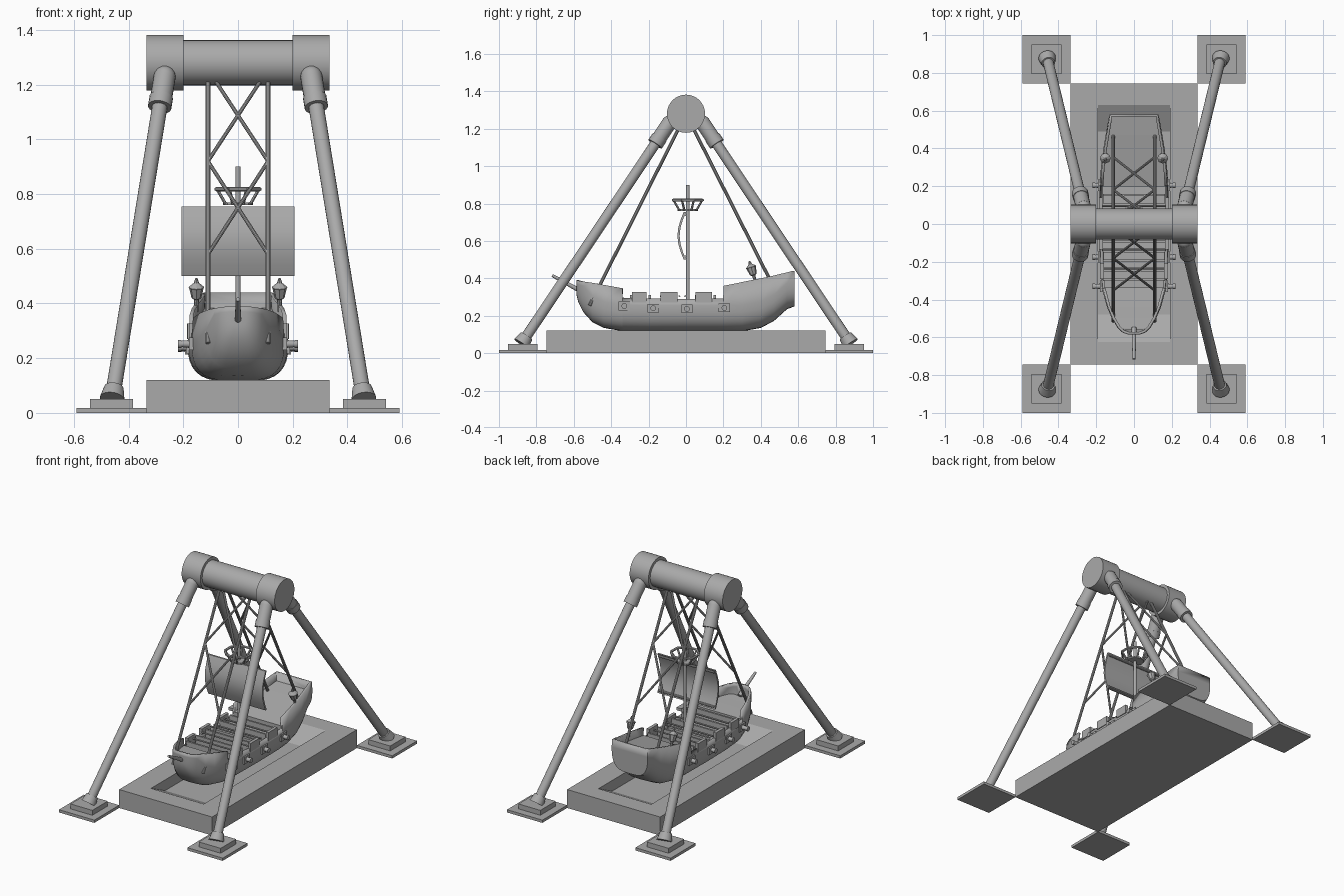
import bpy, bmesh, math
from mathutils import Vector, Matrix

if "Cube" in bpy.data.objects:
    bpy.data.objects.remove(bpy.data.objects["Cube"], do_unlink=True)

grey = bpy.data.materials.new("plain_grey")
grey.use_nodes = True
grey.diffuse_color = (0.4, 0.4, 0.4, 1)
grey.node_tree.nodes["Principled BSDF"].inputs["Base Color"].default_value = (0.4, 0.4, 0.4, 1)


def finish(name, bm, smooth=True):
    mesh = bpy.data.meshes.new(name)
    bm.to_mesh(mesh)
    bm.free()
    mesh.materials.append(grey)
    ob = bpy.data.objects.new(name, mesh)
    bpy.context.collection.objects.link(ob)
    if smooth:
        bpy.ops.object.select_all(action='DESELECT')
        ob.select_set(True)
        bpy.context.view_layer.objects.active = ob
        bpy.ops.object.shade_smooth_by_angle(angle=math.radians(35))
    return ob


def bar(bm, p, q, r1, r2=None, seg=10):
    p, q = Vector(p), Vector(q)
    d = q - p
    m = Matrix.Translation((p + q) / 2) @ d.to_track_quat('Z', 'Y').to_matrix().to_4x4()
    bmesh.ops.create_cone(bm, cap_ends=True, segments=seg, radius1=r1,
                          radius2=r1 if r2 is None else r2, depth=d.length, matrix=m)


def box(bm, lo, hi):
    lo, hi = Vector(lo), Vector(hi)
    m = Matrix.Translation((lo + hi) / 2) @ Matrix.Diagonal((*(hi - lo), 1))
    bmesh.ops.create_cube(bm, size=1, matrix=m)


def prism(bm, outline, half):
    """Extrude a (y, z) outline across x."""
    face = bm.faces.new([bm.verts.new((-half, y, z)) for y, z in outline])
    ext = bmesh.ops.extrude_face_region(bm, geom=[face])
    moved = [v for v in ext["geom"] if isinstance(v, bmesh.types.BMVert)]
    bmesh.ops.translate(bm, verts=moved, vec=(2 * half, 0, 0))
    bm.faces.ensure_lookup_table()
    bmesh.ops.recalc_face_normals(bm, faces=bm.faces[:])


# Platform with a sloped pit
bm = bmesh.new()
prism(bm, [(-.745, 0), (.745, 0), (.745, .12), (.63, .12), (.49, .05),
           (-.48, .05), (-.625, .12), (-.745, .12)], .19)
for s in (-1, 1):
    box(bm, (min(s * .19, s * .335), -.745, 0), (max(s * .19, s * .335), .745, .12))
finish("platform", bm, False)

# Axle drum and end hubs
bm = bmesh.new()
bar(bm, (-.21, 0, 1.28), (.21, 0, 1.28), .083, seg=32)
for s in (-1, 1):
    bar(bm, (s * .2, 0, 1.28), (s * .335, 0, 1.28), .102, seg=32)
finish("axle_drum", bm)

# Four splayed legs with sockets and foot plates
feet, legs = bmesh.new(), bmesh.new()
for sx in (-1, 1):
    for sy in (-1, 1):
        cx, cy = sx * .4625, sy * .8725
        for h, z0, z1 in ((.1275, 0, .018), (.079, .018, .05)):
            box(feet, (cx - h, cy - h, z0), (cx + h, cy + h, z1))
        foot = Vector((sx * .46, sy * .88, .05))
        top = Vector((sx * .268, sy * .09, 1.23))
        bar(legs, foot, top, .028, seg=20)
        bar(legs, foot, foot.lerp(top, .035), .046, .036, 20)
        bar(legs, foot.lerp(top, .91), top, .04, seg=20)
        bar(legs, foot.lerp(top, .905), foot.lerp(top, .935), .043, seg=20)
        bmesh.ops.create_uvsphere(legs, u_segments=16, v_segments=8, radius=.04,
                                  matrix=Matrix.Translation(top))
finish("foot_plates", feet, False)
finish("support_legs", legs)

# Swing arms with cross bracing
bm = bmesh.new()
for sy, end in ((-1, (.465, .355)), (1, (.45, .39))):
    def at(x, z):
        t = (1.2 - z) / (1.2 - end[1])
        return (x, sy * (.04 + t * (end[0] - .04)), z)
    for s in (-1, 1):
        bar(bm, at(s * .11, 1.22), at(s * .11, end[1] - .1), .009)
        bar(bm, at(s * .08, 1.21), at(-s * .11, .92), .007)
        bar(bm, at(s * .11, .92), at(-s * .11, .58), .007)
finish("swing_arms", bm)

# Hull: stations of y, half width, keel height, rail height
stations = [(-.585, .03, .31, .39), (-.575, .06, .27, .387), (-.55, .087, .22, .383),
            (-.5, .117, .165, .376), (-.44, .143, .135, .365), (-.34, .17, .118, .347),
            (-.339, .17, .118, .295), (-.2, .181, .115, .292), (0, .185, .115, .29),
            (.2, .182, .115, .292), (.201, .182, .115, .36), (.3, .175, .117, .38),
            (.4, .162, .135, .4), (.47, .15, .172, .415), (.54, .138, .235, .432),
            (.58, .13, .25, .44)]


def width(y):
    for a, b in zip(stations, stations[1:]):
        if a[0] <= y <= b[0]:
            return a[1] + (b[1] - a[1]) * (y - a[0]) / (b[0] - a[0])


bm = bmesh.new()
rings = []
for y, w, keel, rail in stations:
    zm = min(keel + .14, rail - .02)
    half = [(w * .97, rail)]
    for k in range(9):
        a = math.pi / 2 * k / 8
        half.append((w * max(math.cos(a), 0) ** .55, zm - (zm - keel) * math.sin(a) ** .8))
    half[-1] = (0, keel)
    ring = [(-x, z) for x, z in half] + [(x, z) for x, z in half[-2::-1]]
    rings.append([bm.verts.new((x, y, z)) for x, z in ring])
for a, b in zip(rings, rings[1:]):
    for j in range(len(a) - 1):
        bm.faces.new((a[j], b[j], b[j + 1], a[j + 1]))
bm.faces.new(rings[0])
bm.faces.new(rings[-1][::-1])
hull = finish("hull", bm)
shell = hull.modifiers.new("planking", 'SOLIDIFY')
shell.thickness = .014
shell.offset = -1

# Bow, main and stern decks
bm = bmesh.new()
for rows in ([(-.56, .32), (-.55, .32), (-.5, .315), (-.44, .31), (-.34, .3)],
             [(-.34, .235), (-.2, .235), (0, .235), (.2, .235)],
             [(.201, .31), (.3, .33), (.4, .35), (.47, .365), (.575, .385)]):
    pts = [[bm.verts.new((s * (width(y) - .008), y, z)) for s in (-1, 1)] for y, z in rows]
    for a, b in zip(pts, pts[1:]):
        bm.faces.new((a[0], a[1], b[1], b[0]))
finish("decks", bm, False)

# Bulkheads closing the raised decks
bm = bmesh.new()
box(bm, (-.16, -.345, .2), (.16, -.335, .3))
box(bm, (-.172, .198, .2), (.172, .208, .31))
finish("bulkheads", bm, False)

# Raised blocks on the side rails
bm = bmesh.new()
for y0, y1 in ((-.29, -.21), (-.135, -.045), (.05, .14)):
    for s in (-1, 1):
        x = s * (width((y0 + y1) / 2) - .008)
        box(bm, (x - .01, y0, .27), (x + .01, y1, .326))
finish("rail_blocks", bm, False)

# Rows of benches with backs and hand bars
seats, bars = bmesh.new(), bmesh.new()
for i in range(5):
    y = -.27 + i * .1
    f = -1 if y < -.02 else 1
    box(seats, (-.165, y - .022, .255), (.165, y + .022, .268))
    box(seats, (-.165, y + f * .024 - .006, .235), (.165, y + f * .024 + .006, .31))
    bar(bars, (-.17, y - f * .035, .305), (.17, y - f * .035, .305), .005, seg=8)
finish("benches", seats, False)
finish("hand_bars", bars)

# Cannons and port plates
ports, guns = bmesh.new(), bmesh.new()
for y, z in ((-.33, .252), (-.175, .24), (.005, .237), (.205, .242)):
    for s in (-1, 1):
        x = s * width(y)
        box(ports, (x - .008, y - .03, z - .023), (x + .008, y + .03, z + .023))
        bar(guns, (x, y, z), (s * .212, y, z), .015, .011, 12)
        bar(guns, (s * .207, y, z), (s * .22, y, z), .015, seg=12)
finish("port_plates", ports, False)
finish("cannons", guns)

# Mast and bowsprit
bm = bmesh.new()
bar(bm, (0, .01, .23), (0, .01, .9), .01, seg=12)
bar(bm, (0, -.55, .325), (0, -.715, .415), .013, .008, 12)
finish("mast_and_bowsprit", bm)

# Bellied sail and its yards
bm = bmesh.new()
curve = [(-.012 - .034 * math.sin(math.pi * k / 6), .5 + .255 * k / 6) for k in range(7)]
prism(bm, curve + [(y + .012, z) for y, z in reversed(curve)], .207)
finish("sail", bm)
bm = bmesh.new()
for z in (.515, .74):
    bar(bm, (-.2, -.004, z), (.2, -.004, z), .007)
finish("sail_yards", bm)

# Lookout basket
bm = bmesh.new()
bar(bm, (0, .01, .76), (0, .01, .77), .055, seg=8)
for k in range(8):
    a, b = math.tau * (k - .5) / 8, math.tau * (k + .5) / 8

    def rim(t, r, z):
        return (r * math.cos(t), .01 + r * math.sin(t), z)
    bar(bm, rim(a, .085, .818), rim(b, .085, .818), .008, seg=6)
    bar(bm, rim(a, .05, .765), rim(a, .083, .818), .006, seg=6)
finish("lookout_basket", bm, False)

# Stern lanterns
bm = bmesh.new()
for s in (-1, 1):
    x = s * .152
    levels = ((.37, .007), (.415, .009), (.42, .018), (.455, .026), (.46, .029), (.475, .01), (.492, .004))
    for (z0, r0), (z1, r1) in zip(levels, levels[1:]):
        bar(bm, (x, .375 - (z0 - .37) * .3, z0), (x, .375 - (z1 - .37) * .3, z1), r0, r1, 8)
finish("stern_lanterns", bm, False)
